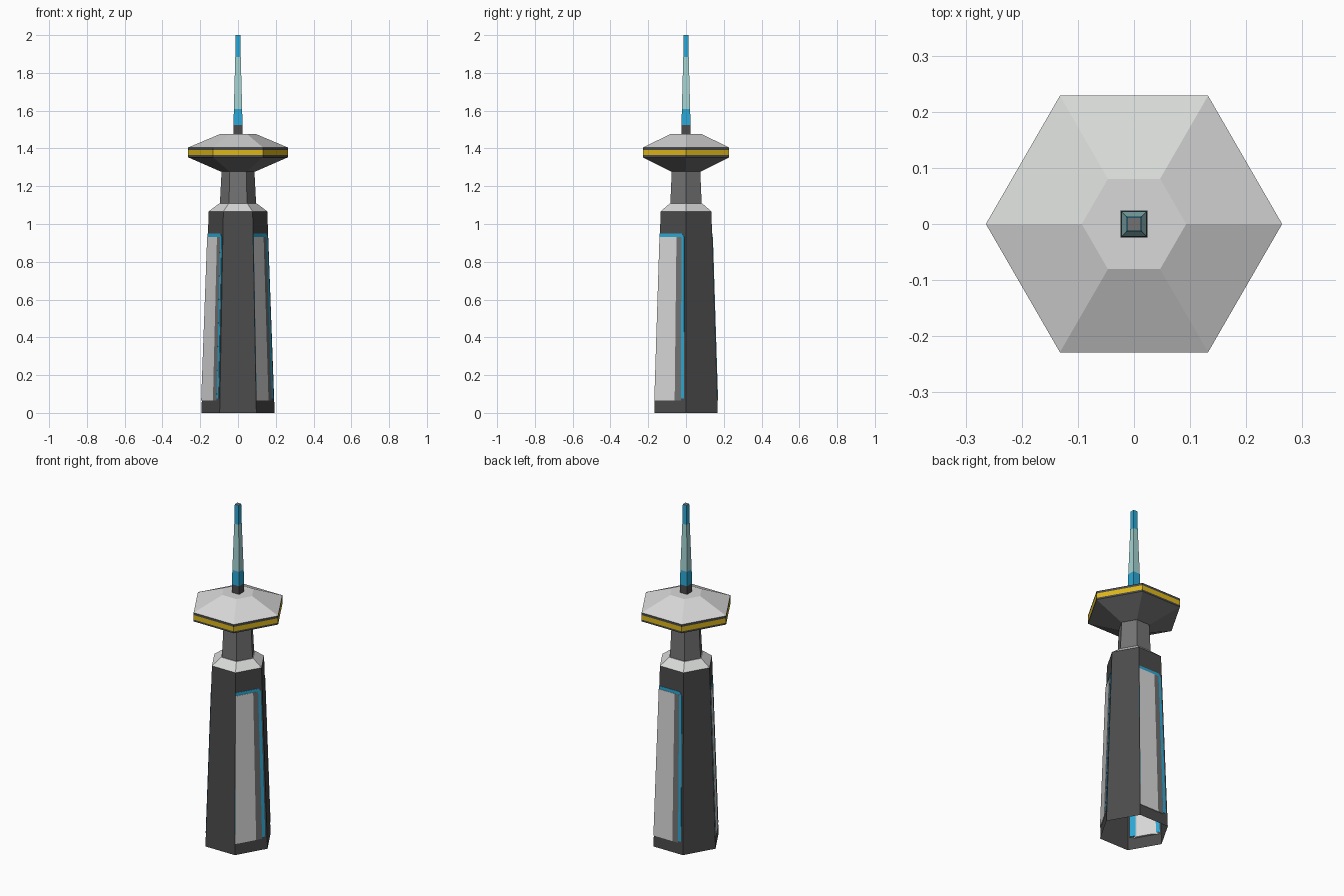
import bpy, bmesh, math
from mathutils import Vector

if "Cube" in bpy.data.objects:
    bpy.data.objects.remove(bpy.data.objects["Cube"])


def material(name, rgb):
    m = bpy.data.materials.new(name)
    m.diffuse_color = (*rgb, 1)
    m.use_nodes = True
    m.node_tree.nodes["Principled BSDF"].inputs["Base Color"].default_value = m.diffuse_color
    return m


DARK = material("dark_grey", (0.07, 0.07, 0.07))
MID = material("mid_grey", (0.17, 0.17, 0.17))
LIGHT = material("light_grey", (0.68, 0.69, 0.68))
YELLOW = material("yellow", (0.72, 0.47, 0.01))
BLUE = material("blue", (0.025, 0.39, 0.66))
PALE = material("pale_teal", (0.37, 0.65, 0.65))


def finish(name, bm, mats):
    bmesh.ops.recalc_face_normals(bm, faces=bm.faces)
    me = bpy.data.meshes.new(name)
    bm.to_mesh(me)
    bm.free()
    for m in mats:
        me.materials.append(m)
    ob = bpy.data.objects.new(name, me)
    bpy.context.collection.objects.link(ob)
    return ob


def stack(name, sides, rings, mats, turn=0.0, bottom=False, top=False):
    """Loft rings of (radius, z); mats gives one material per band, then the top cap."""
    bm = bmesh.new()
    loops = [[bm.verts.new((r * math.cos(turn + math.tau * i / sides),
                            r * math.sin(turn + math.tau * i / sides), z))
              for i in range(sides)] for r, z in rings]
    used = list(dict.fromkeys(mats))
    for b in range(len(rings) - 1):
        lo, hi = loops[b], loops[b + 1]
        for i in range(sides):
            j = (i + 1) % sides
            bm.faces.new((lo[i], lo[j], hi[j], hi[i])).material_index = used.index(mats[b])
    if bottom:
        bm.faces.new(loops[0][::-1]).material_index = used.index(mats[0])
    if top:
        bm.faces.new(loops[-1]).material_index = used.index(mats[-1])
    return finish(name, bm, used)


R0, R1, H = 0.194, 0.155, 1.067

# Tapered hexagonal tower, open underneath, with its collar and neck
stack("tower_body", 6, [(R0, 0), (R1, H)], [DARK])
stack("collar", 6, [(R1, H), (0.10, 1.108)], [LIGHT, LIGHT], top=True)
stack("neck", 6, [(0.096, 1.105), (0.087, 1.28)], [MID])

# Saucer head with a yellow rim stripe
stack("saucer", 6,
      [(0.09, 1.277), (0.264, 1.353), (0.264, 1.364), (0.264, 1.391), (0.264, 1.405), (0.093, 1.477)],
      [MID, DARK, YELLOW, DARK, LIGHT, LIGHT], bottom=True, top=True)

# Square antenna
D = math.sqrt(2)
stack("antenna", 4,
      [(0.024 * D, 1.475), (0.0235 * D, 1.525), (0.022 * D, 1.61), (0.0145 * D, 1.885), (0.0125 * D, 2.0)],
      [DARK, BLUE, PALE, BLUE, MID], turn=math.pi / 4, top=True)


def on_face(a, u, off, z):
    """Point on the wall that starts at corner angle a: u along it, off outwards."""
    r = R0 + (R1 - R0) * z / H
    p = Vector((r * math.cos(a), r * math.sin(a), z))
    q = Vector((r * math.cos(a + math.pi / 3), r * math.sin(a + math.pi / 3), z))
    n = Vector((math.cos(a + math.pi / 6), math.sin(a + math.pi / 6), 0))
    return p.lerp(q, u) + n * off


def plate(name, a, section, z0, z1, mats, mat_of, cut=0.0):
    """Extrude a (u, off) section up a wall; cut slopes the top down past u = 0.85."""
    bm = bmesh.new()
    lo = [bm.verts.new(on_face(a, u, o, z0)) for u, o in section]
    hi = [bm.verts.new(on_face(a, u, o, z1 - (cut if u > 0.85 else 0))) for u, o in section]
    n = len(section)
    for i in range(n):
        j = (i + 1) % n
        bm.faces.new((lo[i], lo[j], hi[j], hi[i])).material_index = mat_of.get(i, 0)
    bm.faces.new(lo)
    bm.faces.new(hi)
    return finish(name, bm, mats)


# Panels on every other wall: light plate with a grey sloped edge over a blue trim
for k, side in enumerate(("right", "back", "left")):
    a = -math.pi / 3 + k * math.tau / 3
    plate("panel_" + side, a,
          [(0.0, 0.004), (0.65, 0.004), (0.84, 0.0025), (0.72, -0.012), (0.25, -0.012)],
          0.066, 0.932, [LIGHT, MID], {1: 1})
    plate("panel_trim_" + side, a,
          [(0.0, 0.002), (0.85, 0.002), (0.94, 0.002), (0.94, -0.008), (0.72, -0.008), (0.2, -0.008)],
          0.075, 0.95, [BLUE], {}, cut=0.02)
